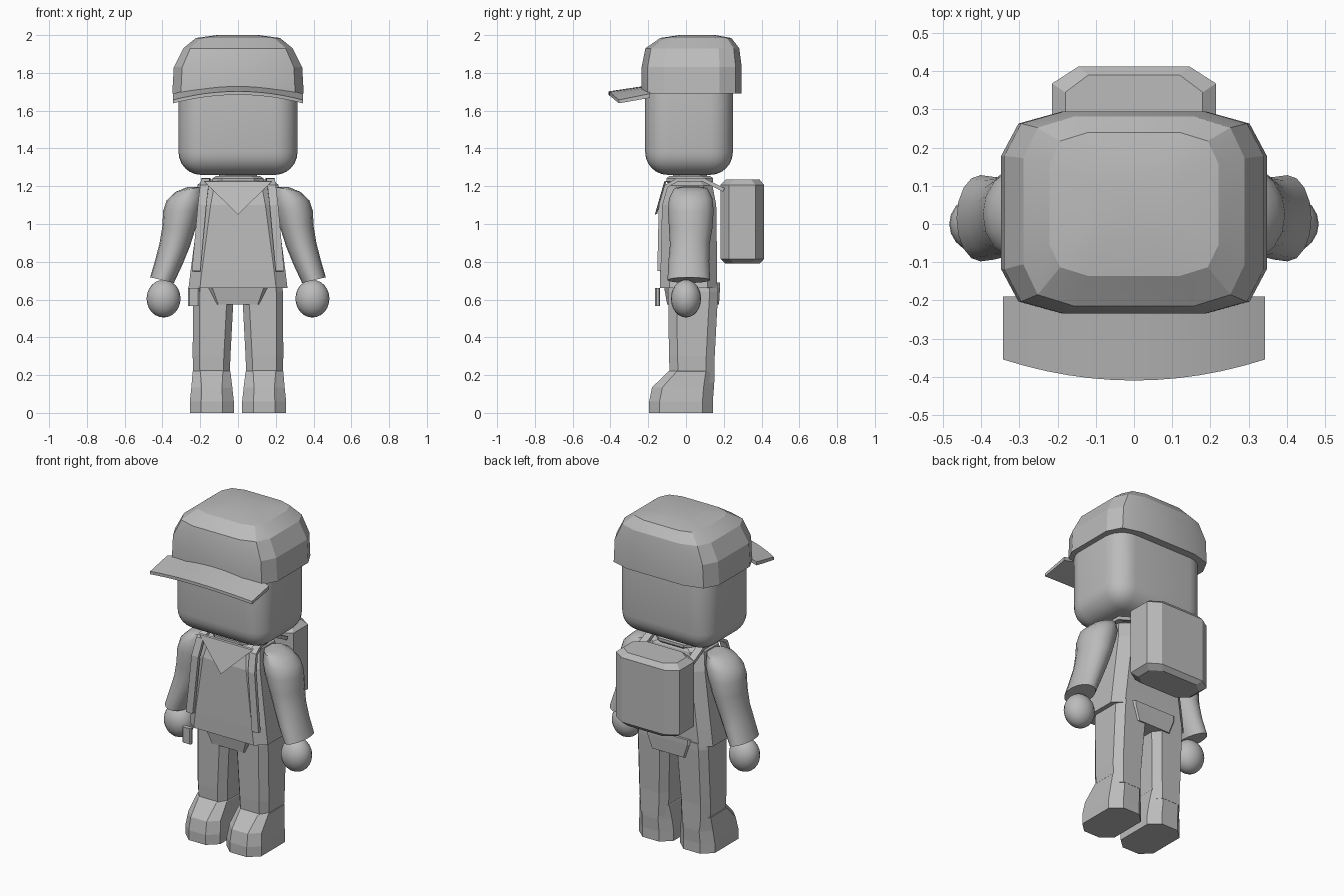
import bpy, bmesh, math
from mathutils import Vector

if "Cube" in bpy.data.objects:
    bpy.data.objects.remove(bpy.data.objects["Cube"])

grey = bpy.data.materials.new("plain grey")
grey.use_nodes = True
COLOUR = (0.5, 0.5, 0.5, 1)
grey.diffuse_color = COLOUR
grey.node_tree.nodes["Principled BSDF"].inputs["Base Color"].default_value = COLOUR


def finish(name, bm, smooth=None):
    bmesh.ops.recalc_face_normals(bm, faces=bm.faces)
    mesh = bpy.data.meshes.new(name)
    bm.to_mesh(mesh)
    bm.free()
    mesh.materials.append(grey)
    obj = bpy.data.objects.new(name, mesh)
    bpy.context.collection.objects.link(obj)
    if smooth:
        bpy.ops.object.select_all(action="DESELECT")
        obj.select_set(True)
        bpy.context.view_layer.objects.active = obj
        bpy.ops.object.shade_smooth_by_angle(angle=math.radians(smooth))
    return obj


def loft(name, rings, smooth=None):
    """Skin a list of closed point loops and cap both ends."""
    bm = bmesh.new()
    loops = [[bm.verts.new(p) for p in ring] for ring in rings]
    n = len(loops[0])
    for a, b in zip(loops, loops[1:]):
        for i in range(n):
            j = (i + 1) % n
            bm.faces.new((a[i], a[j], b[j], b[i]))
    bm.faces.new(loops[0])
    bm.faces.new(loops[-1])
    return finish(name, bm, smooth)


def octagon(x0, x1, y0, y1, z, cx, cy):
    """Rectangle with cut corners at height z."""
    return [(x0 + cx, y0, z), (x1 - cx, y0, z), (x1, y0 + cy, z), (x1, y1 - cy, z),
            (x1 - cx, y1, z), (x0 + cx, y1, z), (x0, y1 - cy, z), (x0, y0 + cy, z)]


def ellipse(x, y, z, rx, ry, tilt, n=16):
    """Ring whose outer side is raised by tilt."""
    angles = [2 * math.pi * i / n for i in range(n)]
    return [(x + rx * math.cos(a), y + ry * math.sin(a), z + tilt * math.cos(a)) for a in angles]


def mirror(rings, side):
    return [[(side * x, y, z) for x, y, z in ring] for ring in rings]


def ribbon(name, path, width, thick):
    """Flat strap along a path, lying across x."""
    rings = []
    for i, p in enumerate(path):
        a, b = Vector(path[max(i - 1, 0)]), Vector(path[min(i + 1, len(path) - 1)])
        t = (b - a).normalized()
        across = Vector((width / 2, 0, 0))
        out = t.cross(across).normalized() * thick / 2
        p = Vector(p)
        rings.append([p - across - out, p + across - out, p + across + out, p - across + out])
    return loft(name, rings)


# Head
bm = bmesh.new()
bmesh.ops.create_cube(bm, size=1)
for v in bm.verts:
    v.co = (v.co.x * 0.63, v.co.y * 0.464 + 0.016, v.co.z * 0.6 + 1.56)
bmesh.ops.bevel(bm, geom=bm.edges[:], offset=0.12, segments=6, profile=0.5, affect="EDGES")
finish("head", bm, 60)

# Cap crown: twelve-sided rings shrinking to the top
quarter = [(0.54, 1), (0.87, 0.88), (1, 0.56)]
outline = quarter + [(x, -y) for x, y in reversed(quarter)]
outline += [(-x, -y) for x, y in outline]
crown = []
for z, hx, y0, y1 in [(1.69, 0.348, -0.235, 0.295), (1.83, 0.34, -0.235, 0.295),
                      (1.93, 0.29, -0.215, 0.282), (1.985, 0.222, -0.136, 0.24),
                      (2.0, 0.11, -0.035, 0.155)]:
    crown.append([(x * hx, (y0 + y1) / 2 + y * (y1 - y0) / 2, z) for x, y in outline])
loft("cap_crown", crown, 20)

# Cap brim: arched plate with a curved front edge
brim = []
for i in range(13):
    u = i / 6 - 1
    x, drop = 0.343 * u, 0.045 * u * u
    back, front = 1.735 - drop, 1.702 - drop
    yf = -0.41 + 0.055 * u * u
    brim.append([(x, -0.19, back), (x, yf, front), (x, yf, front - 0.018), (x, -0.19, back - 0.022)])
loft("cap_brim", brim, 30)

# Torso, neck and collar
loft("torso", [octagon(-hx, hx, y0, y1, z, 0.06, 0.05) for hx, y0, y1, z in
               [(0.262, -0.138, 0.165, 0.66), (0.25, -0.138, 0.165, 0.76), (0.205, -0.13, 0.16, 1.1),
                (0.185, -0.1, 0.14, 1.205), (0.14, -0.08, 0.12, 1.235)]])
loft("neck", [octagon(-0.1, 0.1, -0.07, 0.11, z, 0.035, 0.035) for z in (1.2, 1.29)])
loft("collar", [octagon(-h, h, 0.02 - h * 0.92, 0.02 + h * 0.92, z, 0.05, 0.05) for h, z in
                [(0.12, 1.21), (0.135, 1.225), (0.135, 1.242), (0.115, 1.255)]])

# Neckerchief
front = [(-0.18, -0.115, 1.225), (0.18, -0.115, 1.225), (0, -0.165, 1.05)]
loft("neckerchief", [front, [(x, y + 0.012, z + 0.003) for x, y, z in front]])

# Pelvis and the flap under the shirt
loft("pelvis", [octagon(-hx, hx, y0, y1, z, 0.03, 0.03) for hx, y0, y1, z in
                [(0.135, -0.1, 0.175, 0.575), (0.165, -0.115, 0.18, 0.66), (0.165, -0.115, 0.18, 0.69)]])
loft("hip_pouch", [octagon(-0.265, -0.205, -0.163, -0.138, z, 0.008, 0.006) for z in (0.565, 0.66)])

# Backpack
loft("backpack", [octagon(-hx, hx, y0, y1, z, cx, 0.045) for hx, y0, y1, z, cx in
                  [(0.18, 0.21, 0.39, 0.79, 0.06), (0.215, 0.183, 0.413, 0.815, 0.07),
                   (0.215, 0.183, 0.413, 1.207, 0.07), (0.18, 0.21, 0.39, 1.235, 0.06)]])

for side, label in ((1, "left"), (-1, "right")):
    # Arm
    arm = [ellipse(*r) for r in [
        (0.235, 0.025, 1.195, 0.035, 0.05, 0.0), (0.255, 0.025, 1.185, 0.075, 0.09, -0.015),
        (0.278, 0.025, 1.135, 0.1, 0.115, -0.01), (0.296, 0.025, 1.07, 0.1, 0.121, 0.0),
        (0.313, 0.025, 0.98, 0.088, 0.115, 0.005), (0.335, 0.02, 0.89, 0.08, 0.105, 0.01),
        (0.365, 0.015, 0.8, 0.072, 0.108, 0.013), (0.402, 0.015, 0.703, 0.063, 0.113, 0.015)]]
    loft(label + "_arm", mirror(arm, side), 50)

    # Hand
    bm = bmesh.new()
    bmesh.ops.create_uvsphere(bm, u_segments=20, v_segments=12, radius=1)
    for v in bm.verts:
        v.co = (v.co.x * 0.09 + side * 0.394, v.co.y * 0.08, v.co.z * 0.1 + 0.605)
    finish(label + "_hand", bm, 60)

    # Leg
    leg = [octagon(*r, 0.035, 0.045) for r in [
        (0.045, 0.235, -0.085, 0.15, 0.16), (0.04, 0.24, -0.09, 0.152, 0.3),
        (0.022, 0.238, -0.095, 0.17, 0.64), (0.022, 0.232, -0.095, 0.17, 0.68)]]
    loft(label + "_leg", mirror(leg, side))

    # Shoe
    shoe = [octagon(*r) for r in [
        (0.022, 0.255, -0.195, 0.142, 0, 0.06, 0.055), (0.022, 0.255, -0.195, 0.142, 0.06, 0.06, 0.055),
        (0.03, 0.247, -0.18, 0.148, 0.135, 0.055, 0.055), (0.04, 0.24, -0.095, 0.15, 0.218, 0.04, 0.045),
        (0.055, 0.225, -0.07, 0.13, 0.235, 0.035, 0.04)]]
    loft(label + "_shoe", mirror(shoe, side))

    # Shoulder strap
    path = [(0.222, -0.142, 0.75), (0.19, -0.134, 1.1), (0.178, -0.105, 1.2),
            (0.172, -0.05, 1.232), (0.168, 0.09, 1.235), (0.17, 0.2, 1.18)]
    ribbon(label + "_strap", [(side * x, y, z) for x, y, z in path], 0.045, 0.02)
